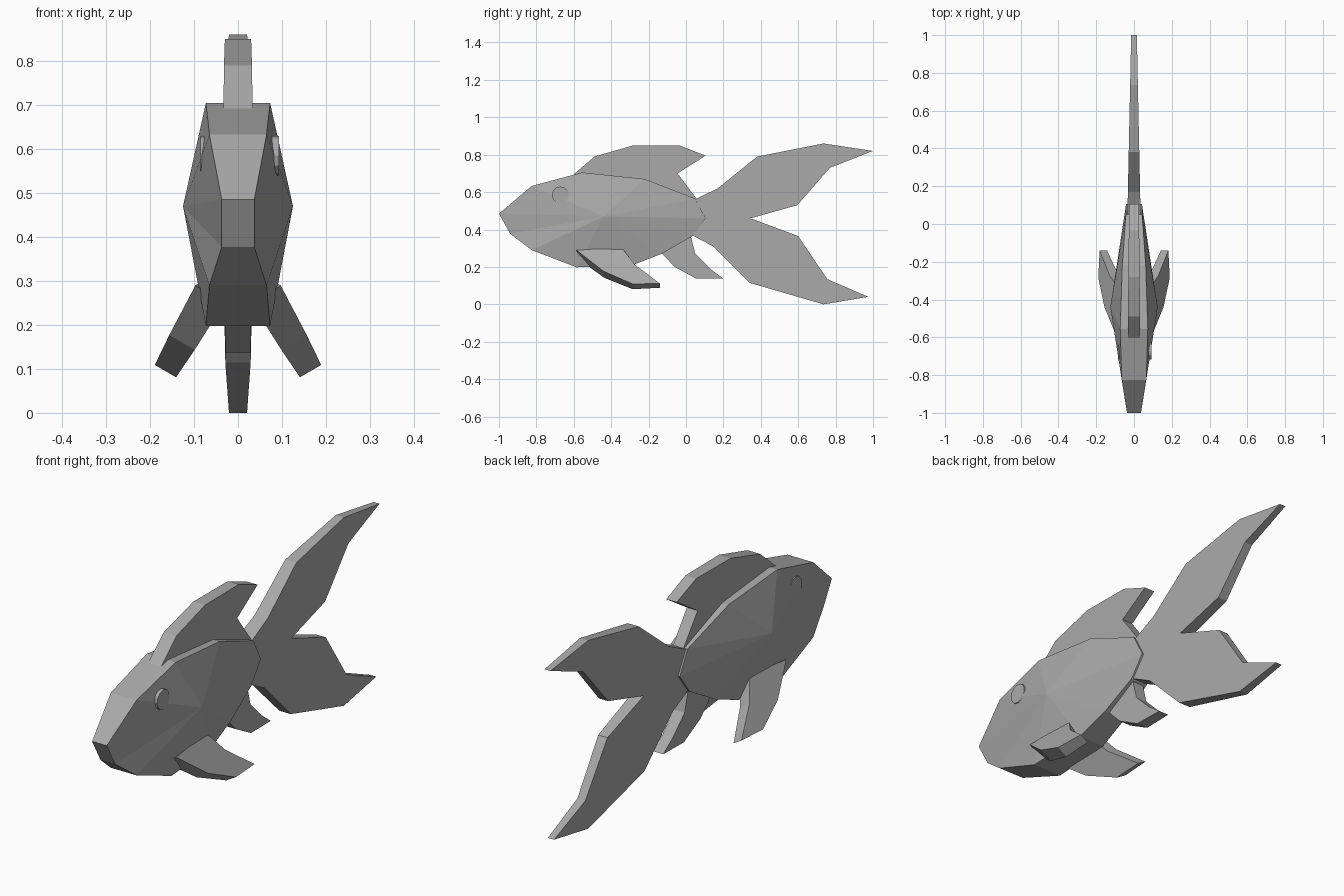
import bpy, bmesh, math
from mathutils import Vector

old = bpy.data.objects.get("Cube")
if old:
    bpy.data.objects.remove(old, do_unlink=True)

# One plain grey for the whole fish
grey = bpy.data.materials.new("plain_grey")
grey.use_nodes = True
GREY = (0.4, 0.4, 0.4, 1)
grey.diffuse_color = GREY
grey.node_tree.nodes["Principled BSDF"].inputs["Base Color"].default_value = GREY


def finish(name, bm):
    """Turn a bmesh into a flat shaded object."""
    bmesh.ops.recalc_face_normals(bm, faces=bm.faces)
    mesh = bpy.data.meshes.new(name)
    bm.to_mesh(mesh)
    bm.free()
    mesh.materials.append(grey)
    obj = bpy.data.objects.new(name, mesh)
    bpy.context.collection.objects.link(obj)
    return obj


def rim(bm, right, left):
    """Join two matching outlines with a band of quads."""
    n = len(right)
    for i in range(n):
        j = (i + 1) % n
        bm.faces.new((right[i], right[j], left[j], left[i]))


def fin(name, outline, thick, taper, centre=lambda z: 0.0, normal=(1, 0, 0)):
    """Slab from a (y, z) outline; half thickness is thick - taper * y."""
    bm = bmesh.new()
    normal = Vector(normal)
    sides = []
    for s in (1, -1):
        verts = [bm.verts.new(Vector((centre(z), y, z)) + normal * s * (thick - taper * y))
                 for y, z in outline]
        bm.faces.new(verts)
        sides.append(verts)
    rim(bm, *sides)
    return finish(name, bm)


# Body: outline of (y, z, half width), each flank fanned to its widest point
body_outline = [
    (-1.0, 0.485, 0.037), (-0.825, 0.633, 0.065), (-0.555, 0.705, 0.073),
    (-0.22, 0.67, 0.062), (0.05, 0.565, 0.043), (0.105, 0.46, 0.042),
    (0.035, 0.365, 0.043), (-0.13, 0.27, 0.055), (-0.285, 0.21, 0.065),
    (-0.585, 0.198, 0.073), (-0.825, 0.29, 0.065), (-0.94, 0.377, 0.037)]
bm = bmesh.new()
flanks = []
for s in (1, -1):
    ring = [bm.verts.new((s * w, y, z)) for y, z, w in body_outline]
    peak = bm.verts.new((s * 0.125, -0.44, 0.47))
    for i in range(len(ring)):
        bm.faces.new((ring[i], ring[(i + 1) % len(ring)], peak))
    flanks.append(ring)
rim(bm, *flanks)
finish("body", bm)

# Fins on the centre line
fin("dorsal_fin", [
    (-0.605, 0.69), (-0.49, 0.79), (-0.28, 0.85), (-0.035, 0.85), (0.105, 0.795),
    (-0.045, 0.70), (0.055, 0.567), (-0.05, 0.54), (-0.5, 0.62)], 0.027, 0.01)
fin("tail_fin", [
    (0.05, 0.562), (0.17, 0.62), (0.38, 0.79), (0.735, 0.86), (1.0, 0.82),
    (0.77, 0.73), (0.595, 0.53), (0.345, 0.46), (0.60, 0.365), (0.755, 0.135),
    (0.975, 0.04), (0.735, 0.0), (0.34, 0.115), (0.145, 0.31), (0.035, 0.368),
    (0.0, 0.46)], 0.036, 0.021)
fin("anal_fin", [
    (-0.13, 0.272), (-0.06, 0.20), (0.055, 0.137), (0.20, 0.137), (0.13, 0.19),
    (0.05, 0.27), (0.025, 0.365), (-0.06, 0.36)], 0.029, 0.02)

# Splayed side fins and round eyes, one pair each
TILT = math.radians(30)
for side, s in (("left", 1), ("right", -1)):
    fin(side + "_pectoral_fin", [
        (-0.585, 0.27), (-0.345, 0.29), (-0.275, 0.20), (-0.14, 0.10),
        (-0.285, 0.095), (-0.44, 0.16)], 0.018, 0.035,
        centre=lambda z, s=s: s * (0.165 - (z - 0.095) * math.tan(TILT)),
        normal=(s * math.cos(TILT), 0, math.sin(TILT)))
    outer = 0.093 if s > 0 else 0.085
    bpy.ops.mesh.primitive_cylinder_add(
        vertices=12, radius=0.045, depth=0.03,
        location=(s * (outer - 0.015), -0.672, 0.585), rotation=(0, math.pi / 2, 0))
    eye = bpy.context.object
    eye.name = side + "_eye"
    eye.data.materials.append(grey)
